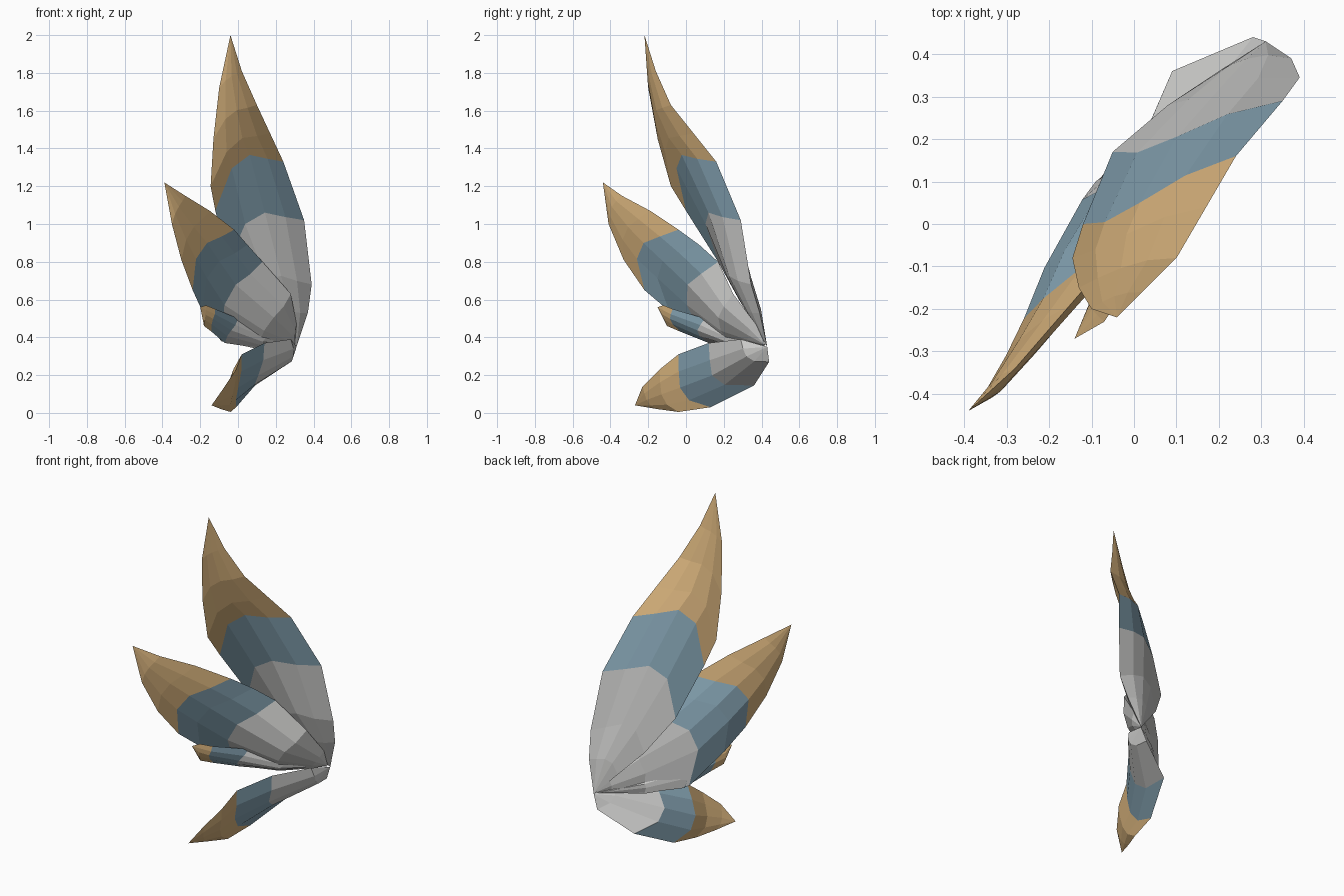
import bpy
import bmesh
from mathutils import Vector

cube = bpy.data.objects.get("Cube")
if cube:
    bpy.data.objects.remove(cube, do_unlink=True)


def make_material(name, rgb):
    mat = bpy.data.materials.new(name)
    mat.use_nodes = True
    color = (*rgb, 1.0)
    mat.diffuse_color = color
    mat.node_tree.nodes["Principled BSDF"].inputs["Base Color"].default_value = color
    return mat


MATERIALS = [
    make_material("tan_tip", (0.64, 0.42, 0.19)),
    make_material("slate_blue_band", (0.23, 0.36, 0.44)),
    make_material("pale_grey_base", (0.61, 0.61, 0.60)),
]

# Across the blade: position from upper to lower edge, share of arch, share of thickness
SECTION = [(0.25, 0.5, 0.75), (0.5, 1.0, 1.0), (0.75, 0.95, 0.75)]


def make_blade(name, tip, base, rows, blue_row, grey_row):
    """Closed lens-shaped blade lofted from tip to base.
    Each row: upper edge, lower edge, arch towards the tip, half thickness."""
    bm = bmesh.new()
    tip, base = Vector(tip), Vector(base)
    rings = []
    for upper, lower, arch, thick in rows:
        upper, lower = Vector(upper), Vector(lower)
        along = (tip - (upper + lower) / 2).normalized()
        normal = (upper - lower).cross(along).normalized()

        def side(sign):
            return [upper.lerp(lower, t) + along * arch * a + normal * sign * thick * b
                    for t, a, b in SECTION]

        points = [upper] + side(1) + [lower] + side(-1)[::-1]
        rings.append([bm.verts.new(p) for p in points])

    def band(index):
        return 0 if index <= blue_row else 1 if index <= grey_row else 2

    # Pointed ends
    for ring, end, mat in ((rings[0], tip, 0), (rings[-1], base, 2)):
        point = bm.verts.new(end)
        for a, b in zip(ring, ring[1:] + ring[:1]):
            bm.faces.new((a, b, point)).material_index = mat
    # Coloured bands between neighbouring sections
    for i in range(1, len(rings)):
        r, s = rings[i - 1], rings[i]
        for k in range(len(r)):
            n = (k + 1) % len(r)
            bm.faces.new((r[k], r[n], s[n], s[k])).material_index = band(i)

    bmesh.ops.recalc_face_normals(bm, faces=bm.faces)
    mesh = bpy.data.meshes.new(name)
    bm.to_mesh(mesh)
    bm.free()
    for mat in MATERIALS:
        mesh.materials.append(mat)
    obj = bpy.data.objects.new(name, mesh)
    bpy.context.scene.collection.objects.link(obj)
    return obj


# Tall upper blade
make_blade("upper_blade", (-0.04, -0.22, 2.0), (0.31, 0.43, 0.35), [
    ((0.02, -0.16, 1.81), (-0.10, -0.20, 1.72), 0.02, 0.015),
    ((0.10, -0.08, 1.63), (-0.13, -0.15, 1.45), 0.07, 0.03),
    ((0.17, 0.04, 1.48), (-0.145, -0.08, 1.2), 0.13, 0.04),
    ((0.24, 0.16, 1.33), (-0.12, 0.0, 1.07), 0.19, 0.045),
    ((0.35, 0.29, 1.02), (-0.05, 0.17, 0.80), 0.18, 0.05),
    ((0.39, 0.345, 0.68), (0.08, 0.28, 0.60), 0.11, 0.05),
    ((0.37, 0.39, 0.53), (0.20, 0.36, 0.47), 0.05, 0.035),
], blue_row=3, grey_row=4)

# Middle blade
make_blade("middle_blade", (-0.39, -0.44, 1.22), (0.30, 0.42, 0.36), [
    ((-0.28, -0.34, 1.15), (-0.35, -0.41, 1.0), 0.02, 0.015),
    ((-0.15, -0.19, 1.07), (-0.30, -0.33, 0.81), 0.06, 0.025),
    ((-0.02, -0.04, 0.97), (-0.24, -0.22, 0.65), 0.13, 0.035),
    ((0.05, 0.07, 0.89), (-0.19, -0.09, 0.54), 0.14, 0.045),
    ((0.13, 0.17, 0.80), (-0.09, 0.10, 0.38), 0.15, 0.05),
    ((0.28, 0.25, 0.63), (0.10, 0.25, 0.34), 0.06, 0.055),
    ((0.31, 0.37, 0.47), (0.24, 0.36, 0.35), 0.02, 0.035),
], blue_row=2, grey_row=4)

# Small blade tucked under the middle one
make_blade("small_blade", (-0.20, -0.15, 0.56), (0.30, 0.42, 0.355), [
    ((-0.17, -0.12, 0.57), (-0.18, -0.10, 0.46), 0.01, 0.01),
    ((-0.12, -0.07, 0.55), (-0.14, -0.03, 0.43), 0.03, 0.02),
    ((0.0, 0.10, 0.50), (-0.07, 0.12, 0.37), 0.04, 0.03),
    ((0.15, 0.25, 0.42), (0.10, 0.25, 0.345), 0.02, 0.03),
], blue_row=1, grey_row=2)

# Lower blade
make_blade("lower_blade", (-0.14, -0.27, 0.04), (0.31, 0.43, 0.35), [
    ((-0.07, -0.23, 0.14), (-0.09, -0.15, 0.02), 0.02, 0.01),
    ((-0.01, -0.14, 0.23), (-0.04, -0.04, 0.005), 0.04, 0.02),
    ((0.02, -0.04, 0.31), (-0.01, 0.13, 0.03), 0.08, 0.03),
    ((0.14, 0.12, 0.37), (0.09, 0.36, 0.145), 0.11, 0.045),
    ((0.28, 0.29, 0.39), (0.28, 0.44, 0.27), 0.04, 0.04),
], blue_row=2, grey_row=3)
